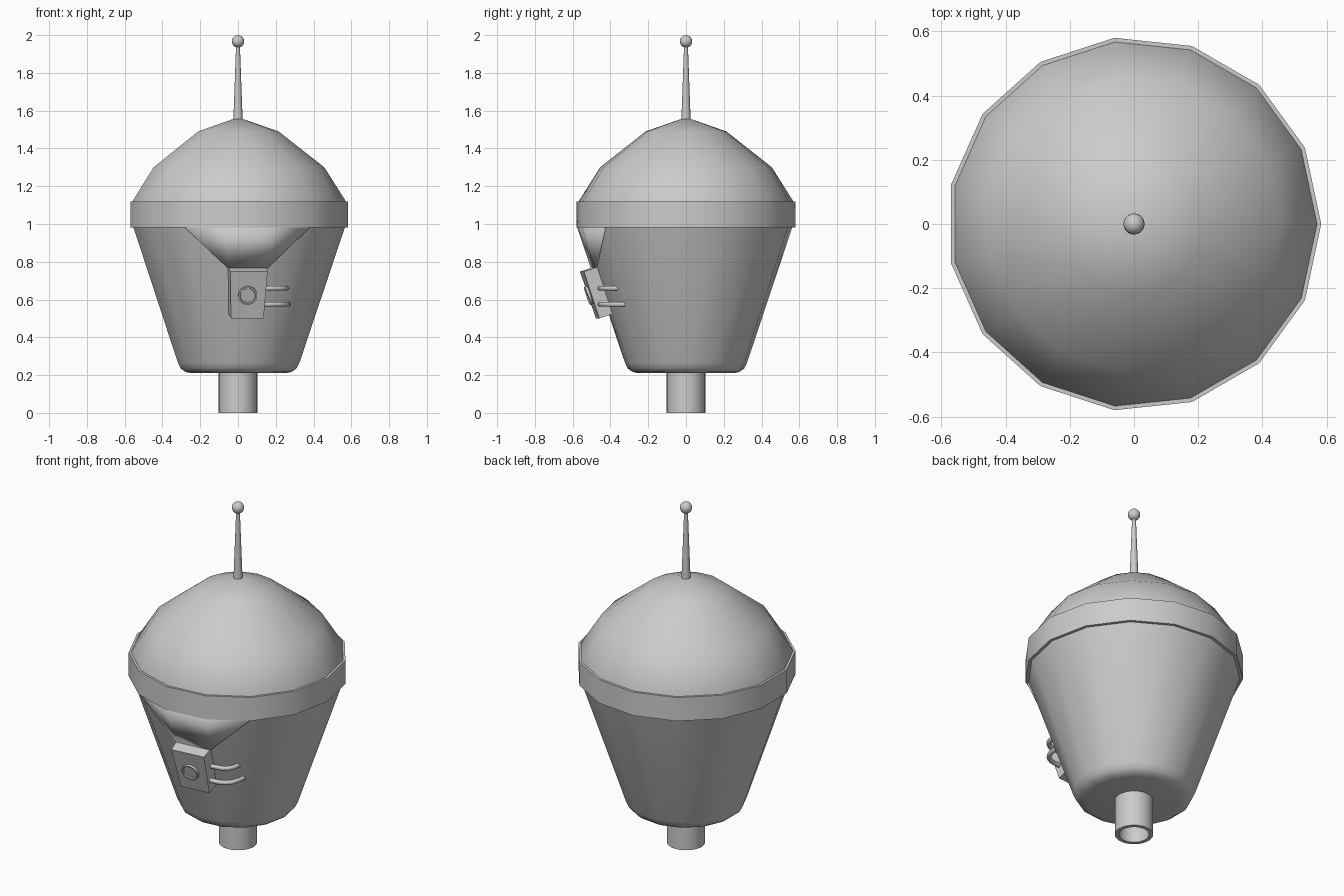
import bpy, bmesh, math
from mathutils import Matrix, Vector

if "Cube" in bpy.data.objects:
    bpy.data.objects.remove(bpy.data.objects["Cube"])


def finish(name, bm, smooth=40):
    bmesh.ops.remove_doubles(bm, verts=bm.verts, dist=1e-5)
    bmesh.ops.recalc_face_normals(bm, faces=bm.faces)
    me = bpy.data.meshes.new(name)
    bm.to_mesh(me)
    bm.free()
    ob = bpy.data.objects.new(name, me)
    bpy.context.collection.objects.link(ob)
    bpy.ops.object.select_all(action='DESELECT')
    ob.select_set(True)
    bpy.context.view_layer.objects.active = ob
    if smooth:
        bpy.ops.object.shade_smooth_by_angle(angle=math.radians(smooth))
    return ob


def lathe(name, profile, sides, matrix=Matrix(), smooth=40):
    """Revolve an (r, z) profile around the z axis of matrix."""
    bm = bmesh.new()
    pts = [bm.verts.new((r, 0, z)) for r, z in profile]
    edges = [bm.edges.new(p) for p in zip(pts, pts[1:])]
    bmesh.ops.spin(bm, geom=pts + edges, axis=(0, 0, 1), cent=(0, 0, 0),
                   steps=sides, angle=math.tau, use_merge=False)
    bmesh.ops.remove_doubles(bm, verts=bm.verts, dist=1e-5)
    bm.transform(matrix)
    return finish(name, bm, smooth)


def body_radius(z):
    return 0.325 + (z - 0.265) * 0.336


# 15-sided tapered body, rim band and dome
N = 15
lathe("body", [(0, 0.21), (0.25, 0.21), (0.285, 0.217), (0.31, 0.235),
               (0.325, 0.265), (body_radius(1.0), 1.0)], N)
lathe("rim_band", [(0.55, 0.982), (0.583, 0.982), (0.583, 1.12),
                   (0.55, 1.12), (0.55, 0.982)], N)
lathe("dome", [(0.57, 1.115), (0.57, 1.122), (0.457, 1.30), (0.215, 1.49), (0, 1.565)], N)

# Hollow stem
lathe("stem", [(0.08, 0.21), (0.08, 0), (0.102, 0), (0.102, 0.215)], 32)

# Antenna with ball tip
lathe("antenna", [(0.025, 1.54), (0.01, 1.95)], 16)
bm = bmesh.new()
bmesh.ops.create_uvsphere(bm, u_segments=20, v_segments=12, radius=0.033,
                          matrix=Matrix.Translation((0, 0, 1.967)))
finish("antenna_ball", bm)

# Local frame lying on the front facet of the body
az, tilt = math.radians(276), math.atan(0.336)
out, z = Vector((math.cos(az), math.sin(az), 0)), Vector((0, 0, 1))
normal = out * math.cos(tilt) - z * math.sin(tilt)
up = out * math.sin(tilt) + z * math.cos(tilt)
frame = Matrix((up.cross(normal), up, normal)).transposed().to_4x4()
frame.translation = out * 0.443 + z * 0.647

# Tapered control box
bm = bmesh.new()
bmesh.ops.create_cube(bm, size=2)
for v in bm.verts:
    front, top = v.co.z > 0, v.co.y > 0
    half = (0.104 if top else 0.092) - (0.005 if front else 0)
    v.co = (half * v.co.x, 0.131 * v.co.y, 0.073 if front else -0.01)
bm.transform(frame)
finish("control_box", bm, 0)

# Round button with raised ring
lathe("button", [(0.05, 0), (0.05, 0.014), (0.042, 0.014), (0.039, 0.008), (0, 0.008)],
      24, frame @ Matrix.Translation((-0.003, 0, 0.073)))

# Flared plate between box and rim, following three facets of the body
bm = bmesh.new()


def on_body(deg, h):
    a, r = math.radians(deg), body_radius(h) + 0.007
    return bm.verts.new((r * math.cos(a), r * math.sin(a), h))


low = [on_body(d, 0.768) for d in (264, 288)]
high = [on_body(d, 0.99) for d in (240, 264, 288, 312)]
bm.faces.new((low[0], high[1], high[0]))
bm.faces.new((low[0], low[1], high[2], high[1]))
bm.faces.new((low[1], high[3], high[2]))
plate = finish("flared_plate", bm)
mod = plate.modifiers.new("thickness", 'SOLIDIFY')
mod.thickness = 0.012
mod.offset = 0

# Two bent pipes from the box into the body
for i, (h, x_end, y_end) in enumerate(((0.66, 0.256, -0.36), (0.575, 0.266, -0.32))):
    cu = bpy.data.curves.new(f"pipe_{i + 1}", 'CURVE')
    cu.dimensions = '3D'
    cu.bevel_depth = 0.013
    cu.bevel_resolution = 3
    cu.use_fill_caps = True
    sp = cu.splines.new('BEZIER')
    sp.resolution_u = 8
    sp.bezier_points.add(1)
    y0 = -0.455
    a, b = sp.bezier_points
    a.co, a.handle_left, a.handle_right = (0.12, y0, h), (0.08, y0, h), (0.2, y0, h)
    b.co = (x_end, y_end, h)
    b.handle_left, b.handle_right = (x_end, y0 + 0.01, h), (x_end, y_end + 0.05, h)
    bpy.context.collection.objects.link(bpy.data.objects.new(f"pipe_{i + 1}", cu))
